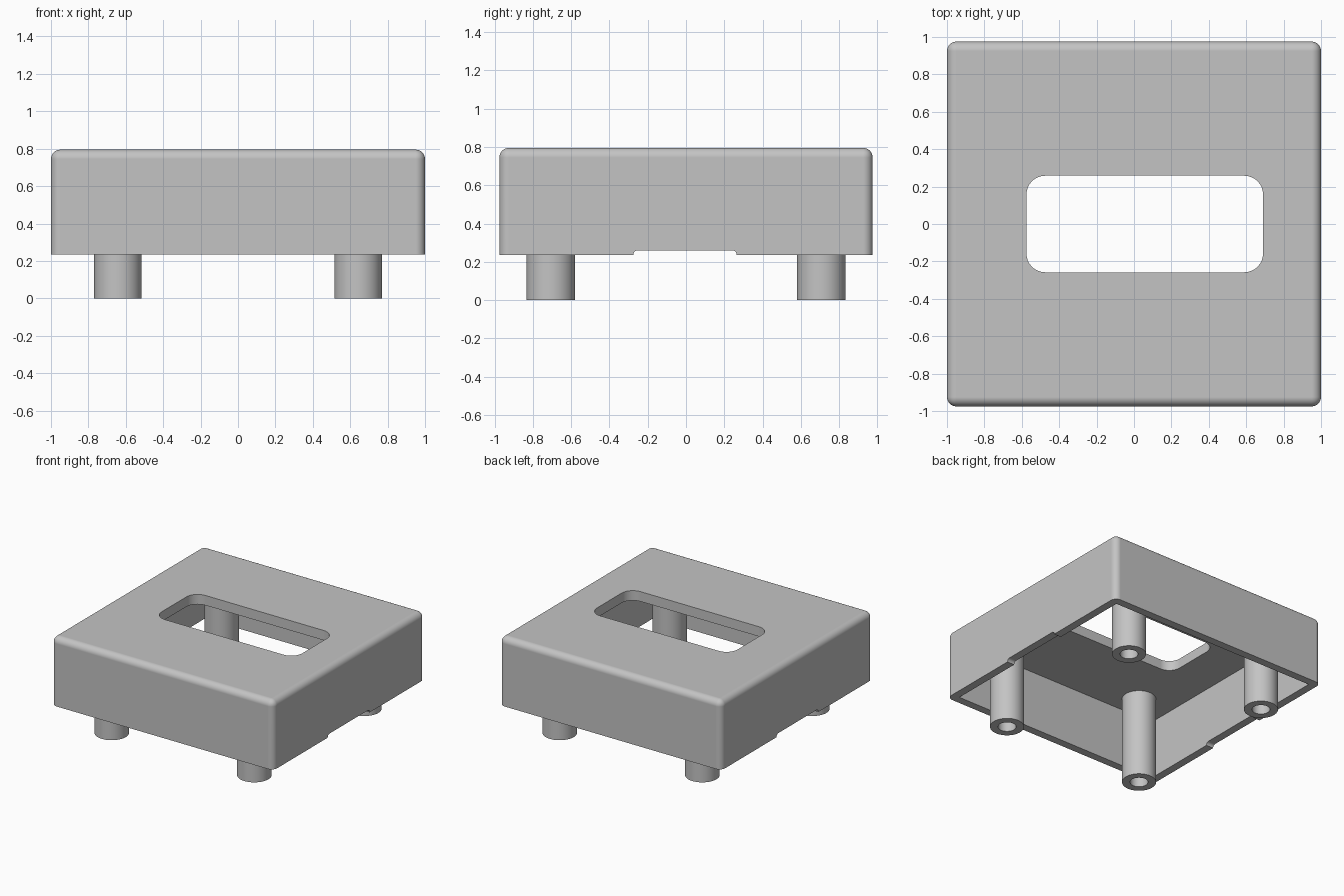
import bpy, bmesh, math
from mathutils import Vector

cube = bpy.data.objects.get("Cube")
if cube:
    bpy.data.objects.remove(cube, do_unlink=True)

BASE, TOP = 0.235, 0.795     # rim and roof heights of the shell
WALL, ROOF = 0.065, 0.08     # wall and roof thickness

grey = bpy.data.materials.new("plain grey")
grey.use_nodes = True
color = (0.55, 0.55, 0.55, 1)
grey.diffuse_color = color
grey.node_tree.nodes["Principled BSDF"].inputs["Base Color"].default_value = color


def make_object(name, bm):
    bmesh.ops.recalc_face_normals(bm, faces=bm.faces)
    mesh = bpy.data.meshes.new(name)
    bm.to_mesh(mesh)
    bm.free()
    mesh.materials.append(grey)
    ob = bpy.data.objects.new(name, mesh)
    bpy.context.collection.objects.link(ob)
    return ob


def box(name, low, high, radius=0, rounded=None):
    """Box between two corners; edges accepted by the rule are rounded."""
    low, high = Vector(low), Vector(high)
    bm = bmesh.new()
    bmesh.ops.create_cube(bm, size=1)
    for v in bm.verts:
        v.co = (low + high) / 2 + v.co * (high - low)
    if rounded:
        edges = [e for e in bm.edges if rounded(e.verts[0].co, e.verts[1].co)]
        bmesh.ops.bevel(bm, geom=edges, offset=radius, segments=8,
                        profile=0.5, affect='EDGES')
    return make_object(name, bm)


def activate(ob):
    bpy.ops.object.select_all(action='DESELECT')
    ob.select_set(True)
    bpy.context.view_layer.objects.active = ob


def cut(ob, cutter):
    cutter.hide_render = True
    mod = ob.modifiers.new("cut", 'BOOLEAN')
    mod.operation, mod.solver, mod.object = 'DIFFERENCE', 'EXACT', cutter
    activate(ob)
    bpy.ops.object.modifier_apply(modifier=mod.name)
    bpy.data.objects.remove(cutter, do_unlink=True)


def smooth(ob):
    activate(ob)
    bpy.ops.object.shade_smooth_by_angle(angle=math.radians(30))


# Shell: rounded everywhere but the bottom rim
shell = box("shell", (-1, -0.975, BASE), (1, 0.975, TOP), 0.05,
            lambda a, b: max(a.z, b.z) > BASE + 0.01)

# Hollow inside
cut(shell, box("hollow_cutter", (WALL - 1, WALL - 0.975, 0),
               (1 - WALL, 0.975 - WALL, TOP - ROOF)))

# Rounded window through the roof
cut(shell, box("window_cutter", (-0.575, -0.258, 0.5), (0.69, 0.258, 1), 0.1,
               lambda a, b: abs(a.z - b.z) > 0.1))

# Shallow notch across both side walls
cut(shell, box("notch_cutter", (-1.2, -0.275, 0.1), (1.2, 0.265, 0.26), 0.024,
               lambda a, b: abs(a.x - b.x) > 0.1))

smooth(shell)
weighted = shell.modifiers.new("even shading", 'WEIGHTED_NORMAL')
weighted.keep_sharp = True


# Four posts with blind screw holes, turned from a profile
def post(name, x, y):
    profile = [(0, 0.4), (0.067, 0.4), (0.067, 0), (0.127, 0),
               (0.127, TOP - ROOF + 0.02), (0, TOP - ROOF + 0.02)]
    bm = bmesh.new()
    verts = [bm.verts.new((r, 0, z)) for r, z in profile]
    edges = [bm.edges.new(pair) for pair in zip(verts, verts[1:])]
    bmesh.ops.spin(bm, geom=verts + edges, axis=(0, 0, 1), cent=(0, 0, 0),
                   angle=math.tau, steps=48)
    bmesh.ops.remove_doubles(bm, verts=bm.verts, dist=0.0005)
    ob = make_object(name, bm)
    ob.location = (x, y, 0)
    smooth(ob)


for side, x in (("left", 0.642), ("right", -0.642)):
    for end, y in (("front", -0.707), ("back", 0.707)):
        post(f"{end}_{side}_post", x, y)
